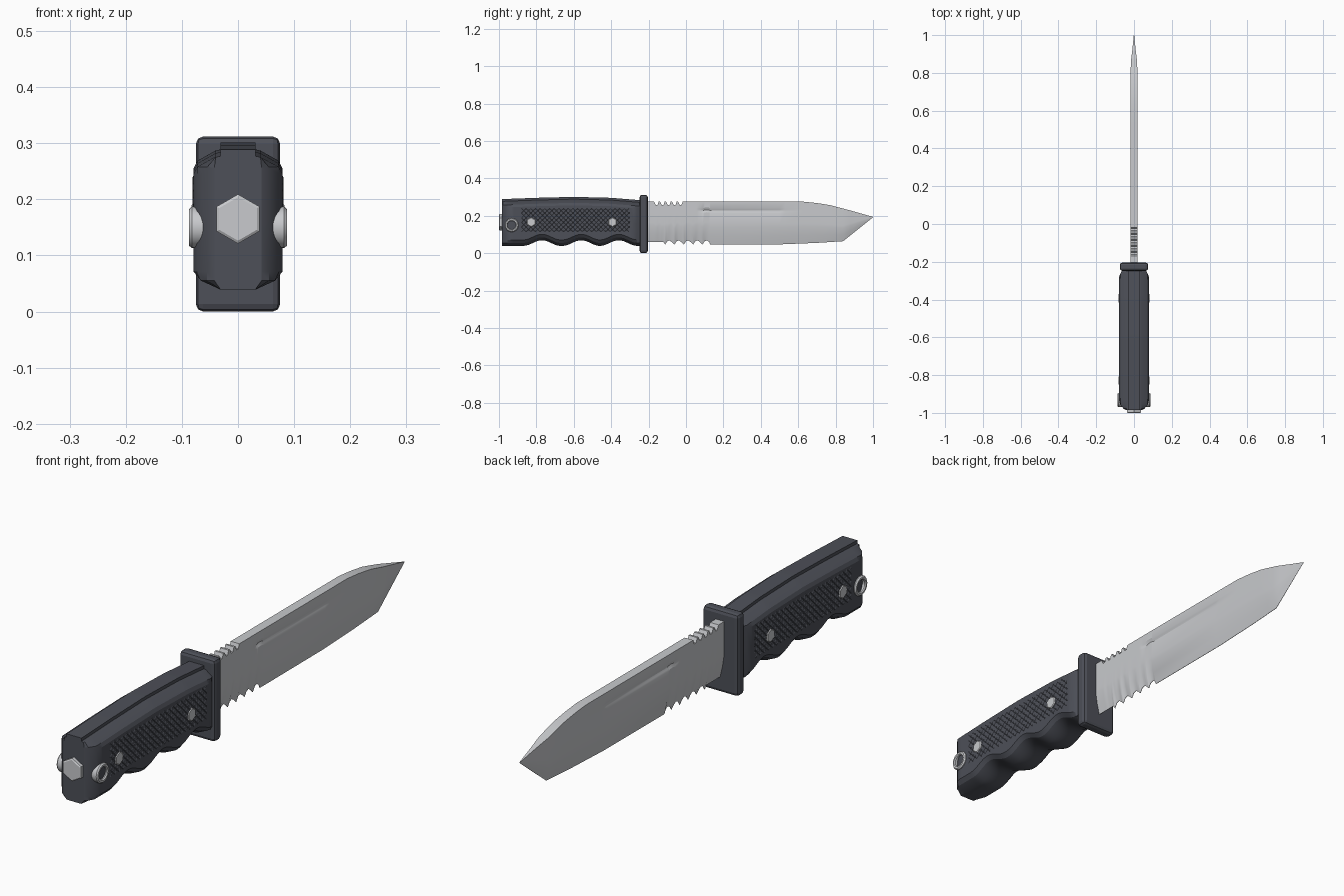
import bpy, bmesh, math
from mathutils import Vector

if "Cube" in bpy.data.objects:
    bpy.data.objects.remove(bpy.data.objects["Cube"])


def material(name, rgb):
    m = bpy.data.materials.new(name)
    m.diffuse_color = (*rgb, 1)
    m.use_nodes = True
    m.node_tree.nodes["Principled BSDF"].inputs["Base Color"].default_value = m.diffuse_color
    return m


STEEL = material("brushed steel", (0.58, 0.59, 0.61))
GRIP = material("charcoal grip", (0.075, 0.08, 0.098))


def finish(name, bm, mat, angle=None):
    bmesh.ops.recalc_face_normals(bm, faces=bm.faces)
    me = bpy.data.meshes.new(name)
    bm.to_mesh(me)
    bm.free()
    me.materials.append(mat)
    ob = bpy.data.objects.new(name, me)
    bpy.context.collection.objects.link(ob)
    if angle:
        bpy.ops.object.select_all(action='DESELECT')
        ob.select_set(True)
        bpy.context.view_layer.objects.active = ob
        bpy.ops.object.shade_smooth_by_angle(angle=math.radians(angle))
    return ob


def interp(pts, t):
    if t <= pts[0][0]:
        return pts[0][1]
    for (a, va), (b, vb) in zip(pts, pts[1:]):
        if t <= b:
            return va + (vb - va) * (t - a) / (b - a)
    return pts[-1][1]


def loft(bm, sections, closed=False):
    """Bridge equal-length loops; cap both ends unless the loft is closed."""
    rings = [[bm.verts.new(p) for p in s] for s in sections]
    n = len(rings[0])
    pairs = list(zip(rings, rings[1:])) + ([(rings[-1], rings[0])] if closed else [])
    for a, b in pairs:
        for i in range(n):
            j = (i + 1) % n
            bm.faces.new((a[i], a[j], b[j], b[i]))
    if not closed:
        bm.faces.new(rings[0])
        bm.faces.new(rings[-1])


# Blade: top and bottom outlines with saw teeth and serrations
top = [(-0.23, 0.275), (-0.17, 0.275)]
for i in range(5):
    y = -0.17 + i * 0.032
    top += [(y + 0.008, 0.258), (y + 0.018, 0.258), (y + 0.024, 0.275), (y + 0.032, 0.275)]
top += [(0.63, 0.275), (0.70, 0.268), (0.77, 0.257), (0.88, 0.228), (1.0, 0.194)]
bottom = [(-0.23, 0.06), (-0.12, 0.06)]
for i in range(5):
    y = -0.12 + i * 0.05
    bottom += [(y + 0.008, 0.046), (y + 0.02, 0.064), (y + 0.032, 0.068), (y + 0.044, 0.060)]
bottom += [(0.13, 0.046), (0.5, 0.047), (0.7, 0.055), (0.84, 0.064), (1.0, 0.192)]
thick = [(0.8, 0.018), (0.86, 0.0165), (0.92, 0.009), (1.0, 0.001)]
fuller = [(0.06, 0), (0.09, 1), (0.5, 1), (0.53, 0)]
grind = [(0, 0.04), (0.2, 0.6), (0.4, 0.95), (0.48, 1), (1, 1)]
rows = [0, 0.2, 0.4, 0.48, 0.73, 0.76, 0.79, 0.82, 0.85, 1]
groove = {0.76: 0.003, 0.79: 0.005, 0.82: 0.003}
ys = sorted({round(p[0], 4) for p in top + bottom + thick + fuller})
sections = []
for y in ys:
    zt, zb, w = interp(top, y), interp(bottom, y), interp(thick, y)
    side = [(w * interp(grind, f) - groove.get(f, 0) * interp(fuller, y), y, zb + f * (zt - zb))
            for f in rows]
    sections.append(side + [(-x, yy, z) for x, yy, z in reversed(side)])
bm = bmesh.new()
loft(bm, sections)
finish("blade", bm, STEEL, 25)

# Guard: bevelled plate
bm = bmesh.new()
bmesh.ops.create_cube(bm, size=1)
for v in bm.verts:
    v.co = Vector((v.co.x * 0.15, v.co.y * 0.044 - 0.226, v.co.z * 0.312 + 0.156))
bmesh.ops.bevel(bm, geom=bm.edges[:], offset=0.013, segments=2, profile=0.5, affect='EDGES')
finish("guard", bm, GRIP)

# Handle: raised spine, chamfered sides, finger grooves underneath
spine = [(-0.985, 0.289), (-0.8, 0.296), (-0.6, 0.301), (-0.4, 0.296), (-0.24, 0.283)]
limit = [(-0.985, 0.042), (-0.978, 0.055), (-0.955, 0.073), (-0.935, 0.079),
         (-0.28, 0.079), (-0.262, 0.072), (-0.24, 0.06)]


def grip_bottom(y):
    z = 0.039
    for c in (-0.77, -0.56, -0.36):
        d = abs(y - c) / 0.1
        if d < 1:
            z += 0.03 * math.cos(d * math.pi / 2) ** 2
    return z


ys = sorted({p[0] for p in limit} | {round(-0.92 + i * 0.0125, 4) for i in range(51)})
sections = []
for y in ys:
    t, b, m = interp(spine, y), grip_bottom(y), interp(limit, y)
    half = [(0.031, t), (0.031, t - 0.012), (0.040, t - 0.014), (0.072, t - 0.032),
            (0.079, t - 0.045), (0.079, 0.16), (0.079, b + 0.032), (0.066, b + 0.016), (0.031, b)]
    side = [(min(x, m), y, z) for x, z in half]
    sections.append(side + [(-x, yy, z) for x, yy, z in reversed(side)])
bm = bmesh.new()
loft(bm, sections)
finish("handle", bm, GRIP, 25)

# Grip texture: shallow crossed diagonal ridges on both sides
Y0, Y1, Z0, Z1 = -0.88, -0.30, 0.115, 0.24
bm = bmesh.new()
for sx in (-1, 1):
    for slope in (-1, 1):
        for k in range(30):
            c = Y0 - (Z1 - Z0) + 0.025 * k
            lo, hi = max(Y0, c), min(Y1, c + Z1 - Z0)
            if hi - lo < 0.01:
                continue
            ends = []
            for y in (lo, hi):
                z = Z0 + y - c if slope > 0 else Z1 - (y - c)
                ends.append([(sx * 0.0785, y - 0.003, z + 0.003 * slope),
                             (sx * 0.0807, y, z),
                             (sx * 0.0785, y + 0.003, z - 0.003 * slope)])
            loft(bm, ends)
finish("grip_texture", bm, GRIP)


# Hex hardware
def hex_prism(name, center, radius, half, axis):
    bm = bmesh.new()
    ends = []
    for d, r in ((-half, 0.88), (-half + 0.003, 1), (half - 0.003, 1), (half, 0.88)):
        ring = []
        for i in range(6):
            a = math.pi / 2 + i * math.pi / 3
            u, z = radius * r * math.cos(a), radius * r * math.sin(a)
            ring.append(Vector(center) + Vector((d, u, z) if axis == 'x' else (u, d, z)))
        ends.append(ring)
    loft(bm, ends)
    finish(name, bm, STEEL)


hex_prism("front_grip_bolt", (0, -0.393, 0.166), 0.026, 0.083, 'x')
hex_prism("rear_grip_bolt", (0, -0.828, 0.166), 0.026, 0.083, 'x')
hex_prism("pommel_nut", (0, -0.985, 0.165), 0.044, 0.015, 'y')

# Lanyard eyelets on both sides
bm = bmesh.new()
profile = [(0.037, 0.05), (0.037, 0.082), (0.033, 0.087), (0.026, 0.087), (0.023, 0.083), (0.023, 0.05)]
for sx in (-1, 1):
    loft(bm, [[(sx * x, -0.932 + r * math.cos(a), 0.15 + r * math.sin(a)) for r, x in profile]
              for a in [i * math.tau / 24 for i in range(24)]], closed=True)
finish("lanyard_eyelets", bm, STEEL, 30)
